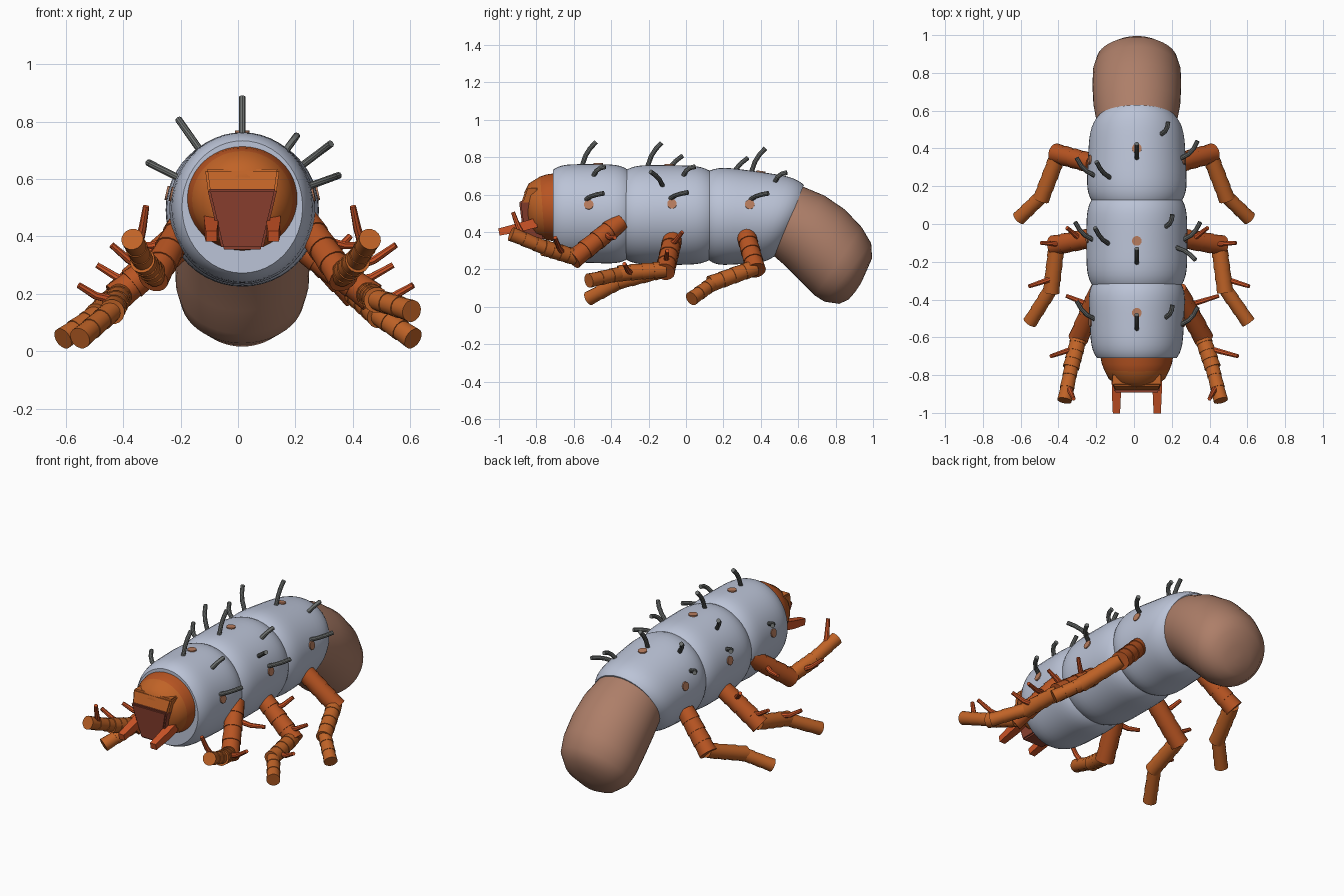
import bpy, bmesh, math
from mathutils import Vector
from mathutils.bvhtree import BVHTree

if "Cube" in bpy.data.objects:
    bpy.data.objects.remove(bpy.data.objects["Cube"])

CX = 0.015


def mat(name, r, g, b):
    m = bpy.data.materials.new(name)
    m.diffuse_color = (r, g, b, 1)
    m.use_nodes = True
    m.node_tree.nodes["Principled BSDF"].inputs["Base Color"].default_value = m.diffuse_color
    return m


SHELL = mat("pale blue shell", .50, .55, .68)
TAIL = mat("dusty brown", .42, .21, .14)
ORANGE = mat("burnt orange", .53, .125, .02)
THIGH = mat("deep orange", .48, .09, .016)
RUST = mat("rust red", .62, .09, .02)
FACE = mat("dark red", .28, .055, .03)
GREY = mat("bristle grey", .15, .16, .155)
SPOT = mat("spot tan", .47, .20, .11)


def finish(name, bm, mats, angle=35):
    bmesh.ops.recalc_face_normals(bm, faces=bm.faces[:])
    me = bpy.data.meshes.new(name)
    bm.to_mesh(me)
    bm.free()
    ob = bpy.data.objects.new(name, me)
    bpy.context.collection.objects.link(ob)
    for m in mats:
        me.materials.append(m)
    bpy.ops.object.select_all(action='DESELECT')
    ob.select_set(True)
    bpy.context.view_layer.objects.active = ob
    bpy.ops.object.shade_smooth_by_angle(angle=math.radians(angle))


def loft(bm, rings, mi=0):
    """Skin a list of equal point loops and cap both ends."""
    vs = [[bm.verts.new(p) for p in r] for r in rings]
    n = len(vs[0])
    fs = [bm.faces.new((a[i], a[(i + 1) % n], b[(i + 1) % n], b[i]))
          for a, b in zip(vs, vs[1:]) for i in range(n)]
    fs += [bm.faces.new(vs[0]), bm.faces.new(vs[-1])]
    for f in fs:
        f.material_index = mi


def oval(yt, zt, yb, zb, rx, grow=0, n=48):
    """Ring from its top point, bottom point and half width."""
    c = Vector((CX, (yt + yb) / 2, (zt + zb) / 2))
    up = Vector((0, (yt - yb) / 2, (zt - zb) / 2))
    up += up.normalized() * grow
    return [c + up * math.sin(t) + Vector(((rx + grow) * math.cos(t), 0, 0))
            for t in (2 * math.pi * i / n for i in range(n))]


def disc_ring(p, t, r, n):
    ref = Vector((0, 0, 1)) if abs(t.z) < .95 else Vector((0, 1, 0))
    u = t.cross(ref).normalized()
    v = u.cross(t)
    return [p + r * (u * math.cos(a) + v * math.sin(a))
            for a in (2 * math.pi * (k + .5) / n for k in range(n))]


def tube(bm, pts, radii, n=10, mi=0):
    last = len(pts) - 1
    loft(bm, [disc_ring(p, (pts[min(i + 1, last)] - pts[max(i - 1, 0)]).normalized(), radii[i], n)
              for i, p in enumerate(pts)], mi)


# Body segments: barrels between a start ring and an end ring
trees = []


def barrel(name, start, end, bulge, steps=18):
    bm = bmesh.new()
    rings = []
    for i in range(steps + 1):
        u = -math.cos(math.pi * i / steps)
        t = (u + 1) / 2
        row = [a + (b - a) * t for a, b in zip(start, end)]
        rings.append(oval(*row, bulge * (1 - abs(u) ** 5)))
    loft(bm, rings)
    trees.append(BVHTree.FromBMesh(bm))
    finish(name, bm, [SHELL], 50)


barrel("front_body", (-.71, .733, -.71, .272, .21), (-.31, .732, -.31, .258, .23), .03)
barrel("middle_body", (-.325, .728, -.325, .257, .235), (.135, .722, .135, .257, .235), .032)
barrel("rear_body", (.115, .722, .115, .257, .232), (.63, .65, .48, .275, .21), .038)

# Drooping tail
bm = bmesh.new()
loft(bm, [oval(*r) for r in ((.62, .645, .46, .28, .212), (.74, .595, .53, .22, .23),
                             (.85, .52, .61, .14, .235), (.94, .425, .69, .06, .232),
                             (.99, .34, .74, .028, .215), (.995, .26, .82, .016, .16),
                             (.96, .18, .87, .04, .085), (.935, .125, .905, .08, .025))])
finish("tail", bm, [TAIL], 50)

# Head dome with a darker rim at the neck
bm = bmesh.new()
loft(bm, [oval(*r) for r in ((-.68, .717, -.68, .345, .197), (-.745, .708, -.73, .355, .186),
                             (-.78, .697, -.755, .36, .175), (-.84, .66, -.795, .37, .15),
                             (-.865, .61, -.835, .40, .10))])
for f in bm.faces:
    f.material_index = int(f.calc_center_median().y > -.765)
finish("head", bm, [ORANGE, THIGH], 50)


# Brow and face plates, tapered prisms given as (z, half width, front y)
def plate(name, top, bottom, m):
    bm = bmesh.new()
    loft(bm, [[Vector((CX + s * w, yy, z)) for s, yy in ((-1, y), (1, y), (1, -.76), (-1, -.76))]
              for z, w, y in (top, bottom)])
    bmesh.ops.bevel(bm, geom=bm.edges[:], offset=.008, segments=2, affect='EDGES')
    finish(name, bm, [m])


plate("brow", (.635, .13, -.855), (.545, .118, -.884), ORANGE)
plate("face", (.565, .122, -.893), (.355, .072, -.865), FACE)

# Mouth feelers
for s, side in ((-1, "left"), (1, "right")):
    bm = bmesh.new()
    tip = Vector((CX + s * .108, -1, .40))
    tube(bm, [tip + Vector((0, .2, .05)), tip + Vector((0, .11, .025)), tip], (.036, .034, .027), 4)
    finish(side + "_feeler", bm, [RUST])


# Legs: stacked flaring bands along the joints, plus thin spines (base, tip)
def leg(name, joints, spines):
    bm = bmesh.new()
    for k, (bands, r, mi) in enumerate(((4, .054, 1), (4, .045, 0), (3, .039, 0))):
        a, b = joints[k], joints[k + 1]
        if k < 2:
            b = b + (b - a).normalized() * .022
        for i in range(bands):
            tube(bm, [a.lerp(b, i / bands), a.lerp(b, (i + 1) / bands)], (r * .92, r), 16, mi)
    for p, q in spines:
        tube(bm, [p, p.lerp(q, .5) - Vector((0, 0, .012)), q], (.016, .014, .011), 8, 2)
    finish(name, bm, [ORANGE, THIGH, RUST])


def leg_pair(name, joints, spines, squeeze, drop):
    """Right leg as given; left leg mirrored, drawn in and with a lowered toe."""
    J = [Vector(p) for p in joints]
    S = [(Vector(p), Vector(q)) for p, q in spines]
    flip = lambda v: Vector((-v.x * squeeze, v.y, v.z))
    leg("right_" + name, J, S)
    L = [flip(p) for p in J]
    L[2].z -= drop * .4
    L[3].z -= drop
    leg("left_" + name, L, [(flip(p), flip(q)) for p, q in S])


leg_pair("front_leg", ((.23, -.35, .455), (.36, -.59, .265), (.41, -.74, .31), (.46, -.935, .39)),
         (((.29, -.43, .39), (.45, -.38, .37)), ((.40, -.66, .29), (.55, -.70, .37)),
          ((.43, -.87, .38), (.40, -.925, .505))), .8, 0)
leg_pair("middle_leg", ((.22, -.07, .37), (.45, -.11, .20), (.48, -.34, .18), (.605, -.52, .14)),
         (((.39, -.11, .24), (.54, -.10, .30)), ((.48, -.29, .18), (.61, -.33, .23)),
          ((.30, -.09, .33), (.39, -.02, .40))), .91, .095)
leg_pair("hind_leg", ((.22, .32, .39), (.40, .37, .21), (.485, .15, .13), (.61, .03, .044)), (), 1, 0)


# Points on the shell found by angle from the top
def on_shell(tree, ang, y):
    d = Vector((math.sin(math.radians(ang)), 0, math.cos(math.radians(ang))))
    return tree.ray_cast(Vector((CX, y, .49)), d)[0], d


# Curved bristles: angle, outward reach, backward reach, y on each segment
bm = bmesh.new()
for ang, out, back, ys in ((0, .12, .08, (-.56, -.21, .345)), (36, .055, .07, (-.50, -.02, .47)),
                           (70, .09, .10, (-.54, -.09, .34)), (-35, .12, .09, (None, -.11, .24)),
                           (-63, .10, .10, (-.51, -.09, .25)), (53, .12, -.07, (None, -.12, None))):
    for tree, y in zip(trees, ys):
        if y is not None:
            p, d = on_shell(tree, ang, y)
            b = d * out + Vector((0, back, 0))
            tube(bm, [p - d * .02, p + b * .3 + d * .012, p + b * .6 + d * .014, p + b], [.0125] * 4)
finish("bristles", bm, [GREY])

# Round spots: thin discs on top and on each side of every segment
bm = bmesh.new()
for tree, top_y, side_y in zip(trees, (-.47, -.09, .40), (-.52, -.075, .34)):
    for ang, y in ((0, top_y), (77, side_y), (-77, side_y)):
        p, d = on_shell(tree, ang, y)
        ahead = on_shell(tree, ang, y + .02)[0] - on_shell(tree, ang, y - .02)[0]
        n = (d - ahead * d.dot(ahead) / ahead.length_squared).normalized()
        loft(bm, [disc_ring(p + n * h, n, .026, 12) for h in (-.003, .006)])
finish("spots", bm, [SPOT])
